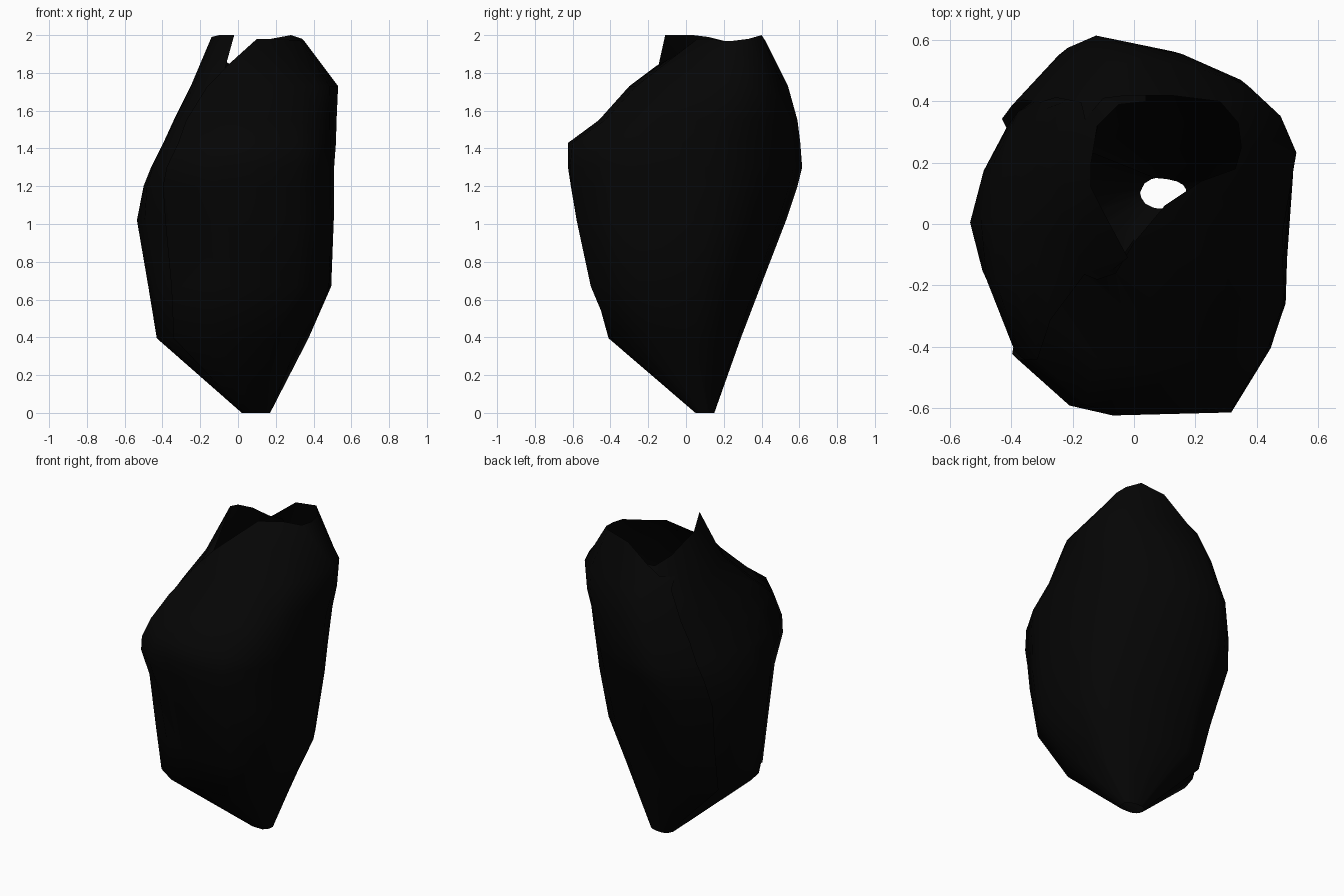
import bpy, bmesh

# One near-black colour
black = bpy.data.materials.new("petal black")
black.diffuse_color = (0.0015, 0.0015, 0.0015, 1)

# Plan outline of the bud, clockwise from the back left
OUTLINE = [(-.43, .41), (-.27, .58), (-.17, .62), (.08, .58), (.32, .485), (.46, .345),
           (.53, .17), (.50, -.255), (.45, -.40), (.31, -.61), (-.10, -.61), (-.24, -.565),
           (-.415, -.41), (-.51, -.165), (-.535, .03), (-.49, .22)]

# Height, then x min, x max, y min, y max
RINGS = [(0, .02, .17, .05, .15), (.395, -.43, .365, -.41, .29),
         (.67, -.475, .50, -.49, .395), (1.02, -.535, .515, -.565, .53),
         (1.2, -.5, .52, -.605, .59), (1.3, -.46, .52, -.615, .615),
         (1.43, -.395, .525, -.615, .605), (1.55, -.34, .525, -.45, .59),
         (1.73, -.25, .53, -.3, .54)]

# Diagonal bulge of each ring: front left, front right, back right
BULGE = [(0, 0, 0), (0, -.03, .025), (-.02, .02, -.02), (-.05, .02, -.025),
         (.02, 0, -.035), (.045, 0, -.035), (.04, -.02, -.02), (.05, -.03, -.01),
         (0, -.05, 0)]

# Top edges, one point per outline column
OUTER_RIM = [(-.16, .34, 1.79), (-.1, .41, 1.8), (-.02, .42, 1.86), (.12, .42, 1.97),
             (.28, .40, 2), (.34, .33, 1.98), (.35, .25, 1.97), (.33, .18, 1.97),
             (.22, .14, 1.98), (.1, .06, 1.98), (0, -.06, 1.89), (-.06, -.16, 1.835),
             (-.12, -.18, 1.77)]
LEFT_RIM = [(0, -.05, 1.83), (-.07, -.15, 1.82), (-.02, -.11, 2), (-.1, .04, 2),
            (-.14, .12, 1.99), (-.14, .2, 1.97), (-.12, .32, 1.91), (-.05, .39, 1.85),
            (.04, .4, 1.85)]


def petal(name, first, rim, insets):
    """Sheet of columns rising from the base hole to its own rim."""
    bm = bmesh.new()
    cols = []
    for k, top in enumerate(rim):
        ox, oy = OUTLINE[(first + k) % 16]
        a, b = (ox + .0025) / .5325, (oy - .005) / .615
        col = []
        for (z, x0, x1, y0, y1), (fl, fr, br) in zip(RINGS, BULGE):
            p = (fl if a < 0 else fr) if b < 0 else (br if a > 0 else 0)
            p *= 1.2 * abs(a * b)
            s = insets.get(k, 1) if z > 0 else 1
            x = (x0 + x1) / 2 + s * (a * (x1 - x0) / 2 + (p if a > 0 else -p))
            y = (y0 + y1) / 2 + s * (b * (y1 - y0) / 2 + (p if b > 0 else -p))
            col.append(bm.verts.new((x, y, z)))
        col.append(bm.verts.new(top))
        cols.append(col)
    # Wound so that the sheet faces outwards
    for a, b in zip(cols, cols[1:]):
        for i in range(len(a) - 1):
            bm.faces.new((a[i], a[i + 1], b[i + 1], b[i]))
    me = bpy.data.meshes.new(name)
    bm.to_mesh(me)
    bm.free()
    me.materials.append(black)
    me.shade_smooth()
    bpy.context.collection.objects.link(bpy.data.objects.new(name, me))


# Big petal wrapping back, right and front
petal("outer_petal", 0, OUTER_RIM, {})
# Left petal with both edges tucked well under the outer one
petal("left_petal", 10, LEFT_RIM, {0: .88, 1: .93, 2: .98, 6: .95, 7: .88, 8: .84})
